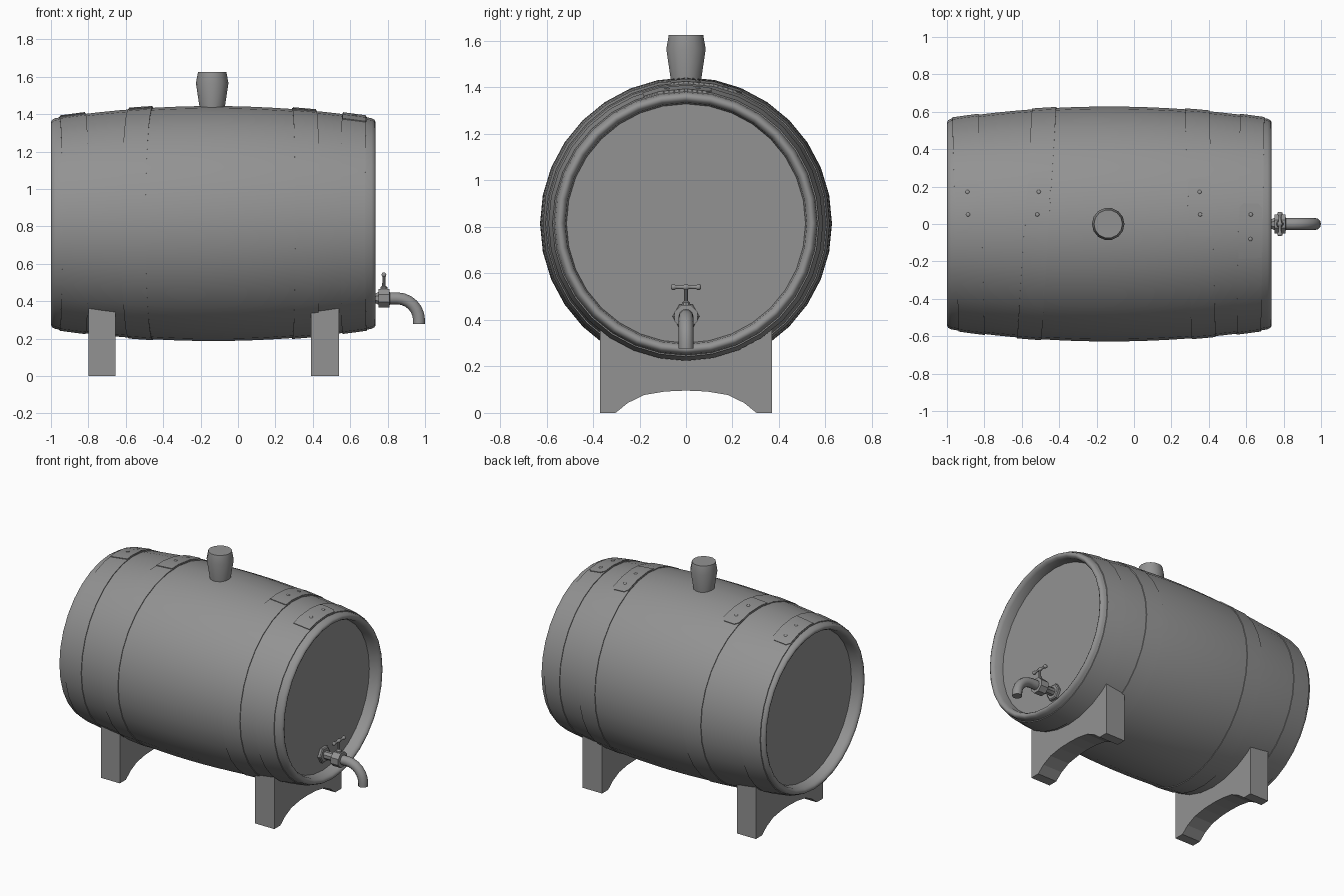
import bpy, bmesh, math
from mathutils import Vector

if "Cube" in bpy.data.objects:
    bpy.data.objects.remove(bpy.data.objects["Cube"])

CX, CZ, N = -0.132, 0.815, 32          # barrel centre, axis height, number of sides
STEP = 2 * math.pi / N
grey = bpy.data.materials.new("dark_grey")
grey.diffuse_color = (0.29, 0.29, 0.29, 1)
grey.use_nodes = True
grey.node_tree.nodes["Principled BSDF"].inputs["Base Color"].default_value = grey.diffuse_color


def radius(x):
    return 0.628 - 0.089 * (x - CX) ** 2


def surf(x, a, lift=0.0):
    """Point on the faceted barrel surface; a is measured from +z towards +y."""
    r = (radius(x) + lift) * math.cos(STEP / 2) / math.cos(a % STEP - STEP / 2)
    return (x, r * math.sin(a), CZ + r * math.cos(a))


def finish(name, bm, smooth=True, angle=35):
    bmesh.ops.recalc_face_normals(bm, faces=bm.faces)
    me = bpy.data.meshes.new(name)
    bm.to_mesh(me)
    bm.free()
    me.materials.append(grey)
    ob = bpy.data.objects.new(name, me)
    bpy.context.collection.objects.link(ob)
    if smooth:
        bpy.ops.object.select_all(action='DESELECT')
        ob.select_set(True)
        bpy.context.view_layer.objects.active = ob
        bpy.ops.object.shade_smooth_by_angle(angle=math.radians(angle))
    return ob


def bridge(bm, rings, closed=False):
    """Skin a list of point rings, capped at the ends or closed into a loop."""
    rows = [[bm.verts.new(p) for p in ring] for ring in rings]
    n = len(rows[0])
    pairs = list(zip(rows, rows[1:])) + ([(rows[-1], rows[0])] if closed else [])
    for a, b in pairs:
        for i in range(n):
            j = (i + 1) % n
            bm.faces.new((a[i], a[j], b[j], b[i]))
    if not closed:
        bm.faces.new(rows[0])
        bm.faces.new(rows[-1])


def lathe(name, profile, origin, axis, n, angle=35, turn=0.0):
    """profile = (distance along axis, radius) pairs."""
    rot = Vector((0, 0, 1)).rotation_difference(Vector(axis)).to_matrix()
    o = Vector(origin)
    rings = [[o + rot @ Vector((r * math.cos(turn + i * 2 * math.pi / n),
                                r * math.sin(turn + i * 2 * math.pi / n), h))
              for i in range(n)] for h, r in profile]
    bm = bmesh.new()
    bridge(bm, rings)
    return finish(name, bm, True, angle)


# Barrel body with rounded rims and recessed heads
half = [(0.788, 0.514), (0.845, 0.520), (0.861, 0.530), (0.868, 0.543), (0.861, 0.555), (0.846, 0.563)]
side = [(d, radius(CX + d)) for d in [0.1 * k for k in range(-8, 9)]]
body = [(-d, r) for d, r in half] + side + [(d, r) for d, r in reversed(half)]
lathe("barrel_body", body, (CX, 0, CZ), (1, 0, 0), N, 60)

# Hoops: left edge, right edge, slant, end of the overlap strap, rivet positions
HOOPS = [(-0.955, -0.815, -0.03, 0.23, (0.05, 0.17)),
         (-0.585, -0.455, 0.065, 0.24, (0.05, 0.17)),
         (0.290, 0.420, -0.027, 0.24, (0.05, 0.17)),
         (0.558, 0.688, 0.015, 0.11, (-0.08, 0.05))]
for k, (x0, x1, slant, tip, rivets) in enumerate(HOOPS, 1):
    section = [(x0, -0.01), (x0, 0.005), ((x0 + x1) / 2, 0.005), (x1, 0.005), (x1, -0.01)]
    rings = []
    for i in range(N):
        a = i * STEP
        shift = slant * radius(x0) * math.sin(a)
        rings.append([surf(x + shift, a, t) for x, t in section])
    bm = bmesh.new()
    bridge(bm, rings, closed=True)
    finish(f"hoop_{k}", bm)

    # Overlap strap with clipped corners
    end = math.asin(tip / radius(x0))
    stops = [end - 2.6 * STEP] + [i * STEP for i in range(-2, 3)
                                  if end - 2.5 * STEP < i * STEP < end - 0.06] + [end - 0.04, end]
    rings = []
    for a in stops:
        inset = 0.025 if a == end else 0.004
        shift = slant * radius(x0) * math.sin(a)
        l, r = x0 + inset + shift, x1 - inset + shift
        rings.append([surf(l, a, 0), surf(l, a, 0.010), surf(r, a, 0.010), surf(r, a, 0)])
    bm = bmesh.new()
    bridge(bm, rings)
    finish(f"hoop_strap_{k}", bm)

    # Rivets
    for j, y in enumerate(rivets, 1):
        xm = (x0 + x1) / 2 + slant * y
        a = math.asin(y / radius(xm))
        lathe(f"rivet_{k}_{j}", [(0, 0.012), (0.004, 0.010), (0.006, 0.005)],
              surf(xm, a, 0.008), (0, math.sin(a), math.cos(a)), 8, 60)

# Stand legs: saddle top following the barrel, arched underside
ARCH = [(0.37, 0), (0.303, 0), (0.25, 0.043), (0.18, 0.077), (0.09, 0.092), (0, 0.096)]
for name, x0, x1 in (("left_stand", -0.80, -0.655), ("right_stand", 0.39, 0.54)):
    under = [(-y, z) for y, z in ARCH] + [(y, z) for y, z in reversed(ARCH[:-1])]
    bm = bmesh.new()
    rows = []
    for x in (x0, x1):
        r = radius(x) - 0.006
        rows.append([(bm.verts.new((x, y, z)),
                      bm.verts.new((x, y, CZ - math.sqrt(r * r - y * y)))) for y, z in under])
    a, b = rows
    for i in range(len(under) - 1):
        for row in rows:
            bm.faces.new((row[i][0], row[i + 1][0], row[i + 1][1], row[i][1]))
        for s in (0, 1):
            bm.faces.new((a[i][s], a[i + 1][s], b[i + 1][s], b[i][s]))
    for i in (0, -1):
        bm.faces.new((a[i][0], a[i][1], b[i][1], b[i][0]))
    finish(name, bm, False)

# Bung
lathe("bung", [(1.41, 0.066), (1.44, 0.068), (1.565, 0.087), (1.625, 0.076)],
      (-0.138, 0, 0), (0, 0, 1), 14)

# Tap: wall flange, valve body, spout, handle
TZ, TX = 0.415, 0.780
lathe("tap_flange", [(0.65, 0.058), (0.672, 0.058), (0.678, 0.05)], (0, 0, TZ), (1, 0, 0), 6, 30,
      math.pi / 6)
lathe("tap_valve", [(0.67, 0.028), (0.735, 0.028), (0.75, 0.036), (0.752, 0.054), (0.81, 0.054),
                    (0.812, 0.03)], (0, 0, TZ), (1, 0, 0), 8, 30, math.pi / 8)
bend, path = 0.118, [(0.80, TZ)]
path += [(0.85 + bend * math.sin(t), TZ - bend + bend * math.cos(t))
         for t in [math.pi / 2 * i / 6 for i in range(7)]]
path.append((0.968, 0.277))
rings = []
for i, (x, z) in enumerate(path):
    p, q = path[max(i - 1, 0)], path[min(i + 1, len(path) - 1)]
    d = Vector((q[0] - p[0], 0, q[1] - p[1])).normalized()
    u = Vector((-d.z, 0, d.x))
    rings.append([Vector((x, 0, z)) + 0.032 * (u * math.cos(c) + Vector((0, math.sin(c), 0)))
                  for c in [math.pi / 6 * j for j in range(12)]])
bm = bmesh.new()
bridge(bm, rings)
finish("tap_spout", bm)
lathe("tap_stem", [(0.45, 0.022), (0.475, 0.018), (0.482, 0.009), (0.54, 0.008)],
      (TX, 0, 0), (0, 0, 1), 10)
lathe("tap_handle", [(-0.064, 0.007), (-0.06, 0.013), (-0.05, 0.013), (-0.042, 0.008), (-0.012, 0.008),
                     (-0.006, 0.013), (0.006, 0.013), (0.012, 0.008), (0.042, 0.008), (0.05, 0.013),
                     (0.06, 0.013), (0.064, 0.007)], (TX, 0, 0.541), (0, 1, 0), 10, 60)
